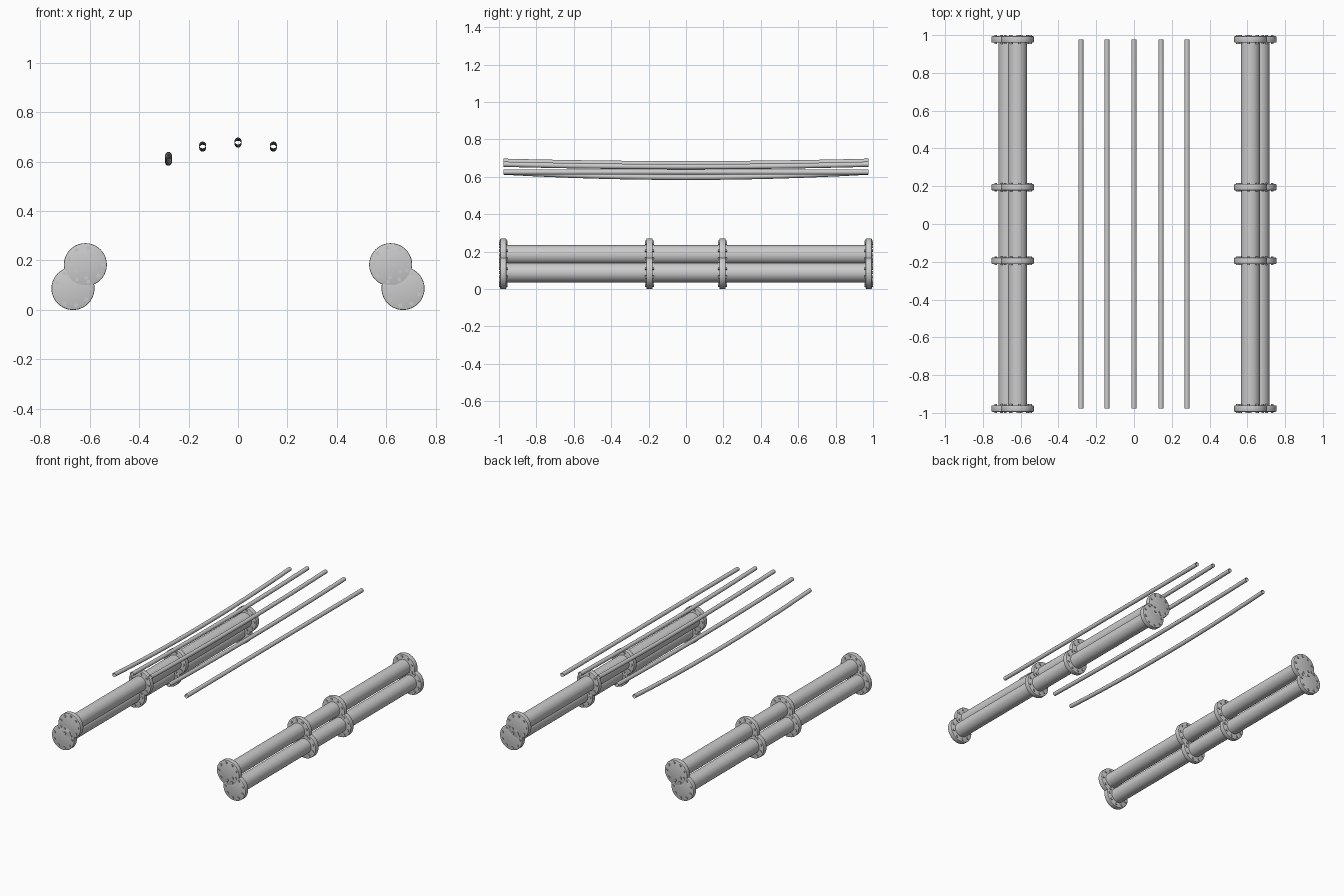
import bpy, bmesh, math
from mathutils import Matrix

if "Cube" in bpy.data.objects:
    bpy.data.objects.remove(bpy.data.objects["Cube"])

FLANGES = (-0.977, -0.195, 0.195, 0.977)
PIPES = {"upper": (0.617, 0.183), "lower": (0.667, 0.087)}


def add_cyl(bm, x, y, z, radius, length, sides, bevel=0):
    """Cylinder along y, optionally with softened rims."""
    mat = Matrix.Translation((x, y, z)) @ Matrix.Rotation(math.pi / 2, 4, 'X')
    verts = bmesh.ops.create_cone(bm, cap_ends=True, segments=sides, radius1=radius,
                                  radius2=radius, depth=length, matrix=mat)["verts"]
    if bevel:
        rims = {e for v in verts for e in v.link_edges
                if any(len(f.verts) > 4 for f in e.link_faces)}
        bmesh.ops.bevel(bm, geom=list(rims), offset=bevel, segments=2,
                        profile=0.5, affect='EDGES')


def finish(bm, name):
    mesh = bpy.data.meshes.new(name)
    bm.to_mesh(mesh)
    bm.free()
    obj = bpy.data.objects.new(name, mesh)
    bpy.context.collection.objects.link(obj)
    smooth(obj)
    return obj


def smooth(obj):
    bpy.ops.object.select_all(action='DESELECT')
    obj.select_set(True)
    bpy.context.view_layer.objects.active = obj
    bpy.ops.object.shade_smooth_by_angle(angle=math.radians(40))


# Stacked pipe pairs with bolted flanges, mirrored left and right
for side, s in (("left", -1), ("right", 1)):
    for level, (px, pz) in PIPES.items():
        # Pipe
        bm = bmesh.new()
        add_cyl(bm, s * px, 0, pz, 0.051, 1.95, 32)
        finish(bm, f"{side}_{level}_pipe")
        # Flange discs
        bm = bmesh.new()
        for y in FLANGES:
            add_cyl(bm, s * px, y, pz, 0.087, 0.034, 40, 0.004)
        finish(bm, f"{side}_{level}_flanges")
        # Nine bolts through each flange
        bm = bmesh.new()
        for y in FLANGES:
            for i in range(9):
                a = i * math.tau / 9
                add_cyl(bm, s * (px - 0.069 * math.cos(a)), y,
                        pz + 0.069 * math.sin(a), 0.008, 0.046, 10)
        finish(bm, f"{side}_{level}_bolts")

# Overhead cables: open tubes, (x, end height, sag)
CABLES = ((-0.281, 0.625, 0.028), (-0.143, 0.667, 0.013), (0, 0.683, 0.013),
          (0.143, 0.667, 0.013), (0.281, 0.625, 0.0))
SIDES, STEPS = 12, 12
for n, (x, z, sag) in enumerate(CABLES, 1):
    bm = bmesh.new()
    rings = []
    for k in range(STEPS + 1):
        t = 2 * k / STEPS - 1
        zc = z - sag * (1 - t * t)
        rings.append([bm.verts.new((x + 0.014 * math.cos(i * math.tau / SIDES), 0.977 * t,
                                    zc + 0.014 * math.sin(i * math.tau / SIDES)))
                      for i in range(SIDES)])
    for r0, r1 in zip(rings, rings[1:]):
        for i in range(SIDES):
            j = (i + 1) % SIDES
            bm.faces.new((r0[i], r1[i], r1[j], r0[j]))
    bmesh.ops.recalc_face_normals(bm, faces=bm.faces)
    finish(bm, f"overhead_cable_{n}")
